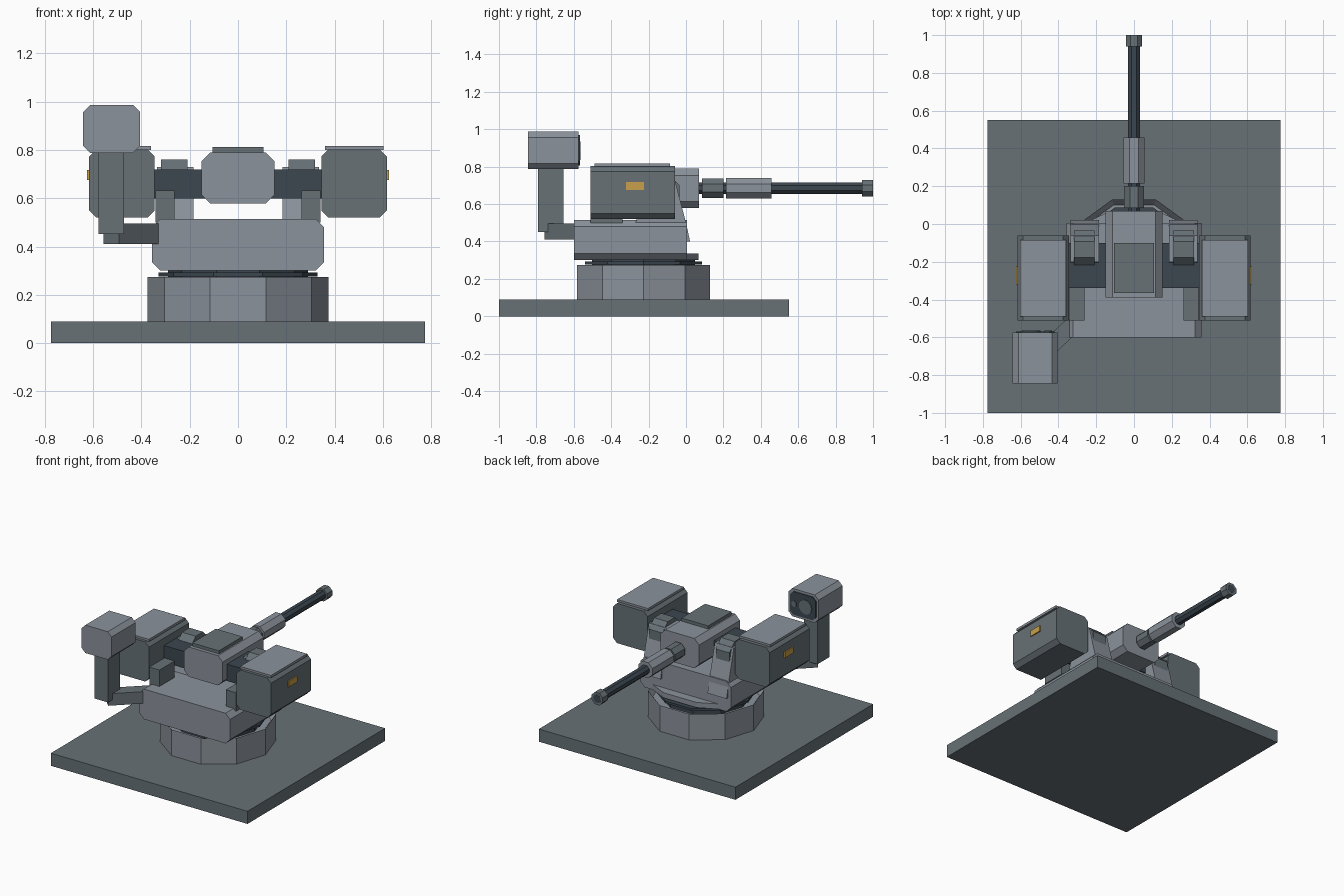
import bpy
import bmesh
import math
from mathutils import Vector

if "Cube" in bpy.data.objects:
    bpy.data.objects.remove(bpy.data.objects["Cube"])


def material(name, r, g, b):
    m = bpy.data.materials.new(name)
    m.use_nodes = True
    m.diffuse_color = (r, g, b, 1)
    m.node_tree.nodes["Principled BSDF"].inputs["Base Color"].default_value = (r, g, b, 1)
    return m


LIGHT = material("light grey", 0.26, 0.29, 0.33)
MID = material("slate grey", 0.135, 0.165, 0.18)
DARK = material("dark steel", 0.045, 0.062, 0.08)
AMBER = material("amber", 0.58, 0.35, 0.07)


def finish(name, bm, mat):
    bmesh.ops.recalc_face_normals(bm, faces=bm.faces)
    me = bpy.data.meshes.new(name)
    bm.to_mesh(me)
    bm.free()
    me.materials.append(mat)
    ob = bpy.data.objects.new(name, me)
    bpy.context.collection.objects.link(ob)
    return ob


def prism(name, profile, axis, lo, hi, mat):
    """Extrude a closed 2D profile along one axis."""
    place = {"x": lambda p, t: (t, p[0], p[1]),
             "y": lambda p, t: (p[0], t, p[1]),
             "z": lambda p, t: (p[0], p[1], t)}[axis]
    bm = bmesh.new()
    a = [bm.verts.new(place(p, lo)) for p in profile]
    b = [bm.verts.new(place(p, hi)) for p in profile]
    bm.faces.new(a)
    bm.faces.new(b)
    for i in range(len(a)):
        j = (i + 1) % len(a)
        bm.faces.new((a[i], a[j], b[j], b[i]))
    return finish(name, bm, mat)


def chamfered(u0, u1, v0, v1, c):
    return [(u0 + c, v0), (u1 - c, v0), (u1, v0 + c), (u1, v1 - c),
            (u1 - c, v1), (u0 + c, v1), (u0, v1 - c), (u0, v0 + c)]


def box(name, x0, x1, y0, y1, z0, z1, mat):
    return prism(name, [(x0, y0), (x1, y0), (x1, y1), (x0, y1)], "z", z0, z1, mat)


def polygon(n, r, u=0, v=0, turn=0.0):
    return [(u + r * math.cos(turn + math.tau * i / n),
             v + r * math.sin(turn + math.tau * i / n)) for i in range(n)]


# Base plate and ten-sided pedestal with a recessed top
CY = -0.227
box("base_plate", -0.775, 0.775, -1, 0.55, 0, 0.09, MID)
pedestal = prism("pedestal", polygon(10, 0.375, 0, CY), "z", 0.09, 0.275, LIGHT)
bm = bmesh.new()
bm.from_mesh(pedestal.data)
top = max(bm.faces, key=lambda f: f.calc_center_median().z)
bmesh.ops.inset_region(bm, faces=[top], thickness=0.03)
bmesh.ops.translate(bm, verts=top.verts, vec=(0, 0, -0.04))
bm.to_mesh(pedestal.data)
bm.free()
prism("bearing_core", polygon(10, 0.29, 0, CY), "z", 0.235, 0.3, DARK)
prism("bearing_ring", polygon(10, 0.33, 0, CY), "z", 0.277, 0.293, DARK)

# Turret body with a low tapered lip
prism("turret_body", chamfered(-0.357, 0.357, 0.3, 0.515, 0.035), "y", -0.6, 0.005, LIGHT)
prism("body_lip", [(-0.27, 0), (0.27, 0), (0.13, 0.067), (-0.13, 0.067)],
      "z", 0.3, 0.337, LIGHT)

# Cradle axle and gun housing
box("cradle_axle", -0.35, 0.35, -0.34, -0.1, 0.6, 0.72, DARK)
prism("gun_housing", chamfered(-0.152, 0.152, 0.578, 0.79, 0.037), "y", -0.39, 0.07, LIGHT)
box("housing_hatch", -0.105, 0.105, -0.365, -0.1, 0.788, 0.812, MID)

# Paired parts on each side
for side, s in (("left", 1), ("right", -1)):
    def sx(a, b):
        return sorted((s * a, s * b))

    arm = [(-0.27, 0.5), (-0.2, 0.73), (-0.06, 0.73), (0.0, 0.5), (0.022, 0.4), (-0.1, 0.4)]
    prism(side + "_support_arm", arm, "x", *sx(0.185, 0.335), LIGHT)
    prism(side + "_trunnion", polygon(8, 0.108, -0.135, 0.66, math.pi / 8),
          "x", *sx(0.21, 0.318), MID)
    box(side + "_rear_block", *sx(0.262, 0.342), -0.51, -0.34, 0.5, 0.632, MID)
    x0, x1 = sx(0.345, 0.617)
    prism(side + "_pod", chamfered(x0, x1, 0.52, 0.803, 0.03), "y", -0.51, -0.06, MID)
    box(side + "_pod_lid", *sx(0.36, 0.603), -0.49, -0.085, 0.8, 0.817, LIGHT)
    box(side + "_marker_light", *sx(0.616, 0.625), -0.32, -0.225, 0.675, 0.717, AMBER)

# Gun barrel, built as stacked octagonal sections
for name, r, y0, y1, mat in (("barrel", 0.034, 0.06, 0.985, DARK),
                             ("barrel_collar", 0.056, 0.085, 0.2, MID),
                             ("barrel_sleeve", 0.06, 0.215, 0.457, LIGHT),
                             ("muzzle", 0.047, 0.94, 1.0, MID),
                             ("muzzle_bore", 0.03, 0.99, 1.001, DARK)):
    prism(name, polygon(8, r, 0, 0.685, math.pi / 8), "y", y0, y1, mat)

# Sensor bracket running diagonally from the body to the mast
start, end = Vector((-0.32, -0.53)), Vector((-0.525, -0.725))
across = Vector((1, -1)).normalized() * 0.045
prism("sensor_bracket", [start + across, end + across, end - across, start - across],
      "z", 0.41, 0.495, MID)
box("sensor_mast", -0.577, -0.472, -0.79, -0.655, 0.452, 0.8, MID)

# Sensor head with face plate and lenses
prism("sensor_head", chamfered(-0.642, -0.405, 0.788, 0.987, 0.03), "y", -0.845, -0.575, LIGHT)
prism("sensor_face", chamfered(-0.625, -0.422, 0.805, 0.97, 0.025), "y", -0.576, -0.568, DARK)
prism("main_lens", polygon(16, 0.05, -0.545, 0.885), "y", -0.569, -0.563, MID)
prism("small_lens", polygon(12, 0.02, -0.455, 0.885), "y", -0.569, -0.563, MID)
